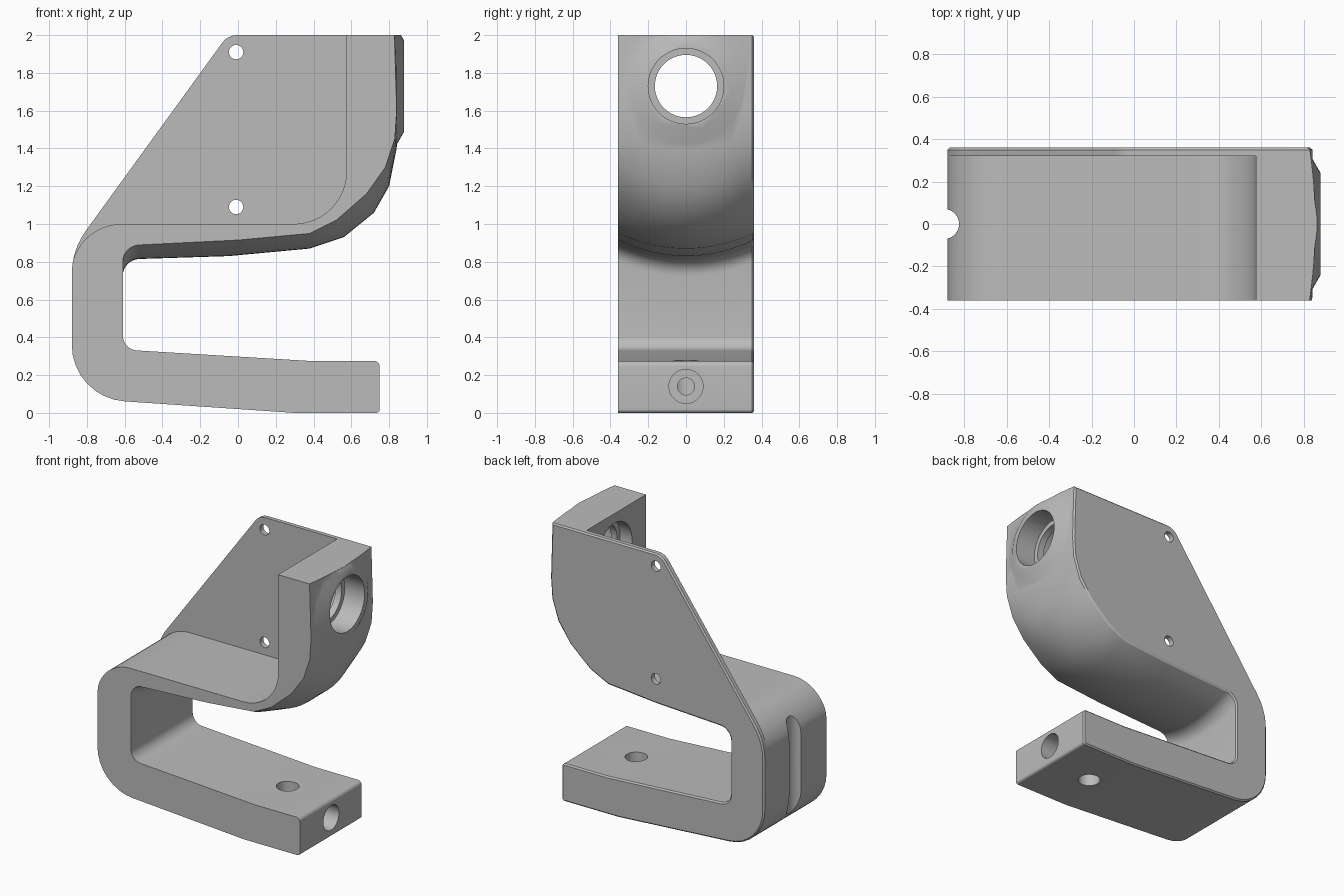
import bpy, bmesh, math
from mathutils import Matrix, Vector

cube = bpy.data.objects.get("Cube")
if cube:
    bpy.data.objects.remove(cube, do_unlink=True)

HALF = 0.36  # half the depth of the bracket

grey = bpy.data.materials.new("plain_grey")
grey.use_nodes = True
grey.diffuse_color = (0.5, 0.5, 0.5, 1)
bsdf = next(n for n in grey.node_tree.nodes if n.type == 'BSDF_PRINCIPLED')
bsdf.inputs["Base Color"].default_value = (0.5, 0.5, 0.5, 1)


def rounded(points, steps=8):
    """Round each (x, z, radius) corner of a closed outline."""
    out = []
    for i, (x, z, r) in enumerate(points):
        p = Vector((x, z))
        if r == 0:
            out.append(p)
            continue
        a = (Vector(points[i - 1][:2]) - p).normalized()
        b = (Vector(points[(i + 1) % len(points)][:2]) - p).normalized()
        half = a.angle(b) / 2
        centre = p + (a + b).normalized() * (r / math.sin(half))
        start = p + a * (r / math.tan(half)) - centre
        end = p + b * (r / math.tan(half)) - centre
        sweep = start.angle_signed(end)
        for k in range(steps + 1):
            out.append(centre + Matrix.Rotation(-sweep * k / steps, 2) @ start)
    return out


def finish(name, bm):
    bmesh.ops.recalc_face_normals(bm, faces=bm.faces)
    mesh = bpy.data.meshes.new(name)
    bm.to_mesh(mesh)
    bm.free()
    mesh.materials.append(grey)
    obj = bpy.data.objects.new(name, mesh)
    bpy.context.collection.objects.link(obj)
    return obj


def loft(name, sections, chamfer=0):
    """Skin a list of (y, outline) sections and cap both ends."""
    bm = bmesh.new()
    rings = [[bm.verts.new((p.x, y, p.y)) for p in pts] for y, pts in sections]
    n = len(rings[0])
    for r, s in zip(rings, rings[1:]):
        for i in range(n):
            j = (i + 1) % n
            bm.faces.new((r[i], r[j], s[j], s[i]))
    bm.faces.new(rings[0])
    back = bm.faces.new(rings[-1])
    bmesh.ops.recalc_face_normals(bm, faces=bm.faces)
    if chamfer:
        bmesh.ops.bevel(bm, geom=list(back.edges), offset=chamfer, segments=1,
                        affect='EDGES', clamp_overlap=False)
    return finish(name, bm)


def cone(name, axis, centre, length, r1, r2=None, top=None):
    """Cylinder or cone along an axis, optionally sliced off at height top."""
    turn = {'X': Matrix.Rotation(math.pi / 2, 4, 'Y'),
            'Y': Matrix.Rotation(math.pi / 2, 4, 'X'),
            'Z': Matrix.Identity(4)}[axis]
    bm = bmesh.new()
    bmesh.ops.create_cone(bm, cap_ends=True, segments=48, radius1=r1,
                          radius2=r1 if r2 is None else r2, depth=length,
                          matrix=Matrix.Translation(centre) @ turn)
    if top:
        bmesh.ops.bisect_plane(bm, geom=bm.verts[:] + bm.edges[:] + bm.faces[:],
                               plane_co=(0, 0, top), plane_no=(0, 0, 1),
                               clear_outer=True)
        bmesh.ops.holes_fill(bm, edges=[e for e in bm.edges if e.is_boundary])
    return finish(name, bm)


def combine(target, tool, operation):
    mod = target.modifiers.new(tool.name, 'BOOLEAN')
    mod.operation, mod.solver, mod.object = operation, 'EXACT', tool
    graph = bpy.context.evaluated_depsgraph_get()
    mesh = bpy.data.meshes.new_from_object(target.evaluated_get(graph))
    target.modifiers.clear()
    target.data = mesh
    bpy.data.objects.remove(tool, do_unlink=True)


# Silhouette: shared lower hook, bulging underside, shared back plate
foot = [(0.75, 0, 0.02), (0.75, 0.275, 0.03), (0.38, 0.275, 0), (-0.61, 0.335, 0.08)]
under_edge = [(-0.61, 0.885, 0.09), (0.0, 0.915, 0), (0.38, 0.95, 0), (0.52, 1.02, 0),
              (0.68, 1.16, 0), (0.78, 1.3, 0), (0.83, 1.45, 0), (0.84, 1.6, 0), (0.828, 2, 0)]
under_mid = [(-0.61, 0.812, 0.09), (-0.05, 0.83, 0), (0.38, 0.87, 0), (0.56, 0.93, 0),
             (0.72, 1.06, 0), (0.8, 1.2, 0), (0.84, 1.4, 0), (0.85, 1.6, 0), (0.855, 2, 0)]
plate = [(-0.054, 2, 0.1), (-0.88, 0.862, 0.4), (-0.88, 0.08, 0.3), (0.3, 0, 0)]
edge = rounded(foot + under_edge + plate)
mid = rounded(foot + under_mid + plate)

sections = []
for k in range(-6, 7):
    bulge = 1 - (k / 6) ** 2
    sections.append((HALF * k / 6, [a.lerp(b, bulge) for a, b in zip(edge, mid)]))
body = loft("bracket_body", sections, chamfer=0.01)

# Raised boss around the large hole
combine(body, cone("boss", 'X', (0.85, 0, 1.73), 0.06, 0.345, 0.24, top=1.9995), 'UNION')

# Open space above the arm, leaving the thin back plate
space = rounded([(-1.2, 0.7, 0), (-0.885, 0.7, 0), (-0.885, 1.0, 0.27),
                 (0.575, 1.0, 0.28), (0.575, 2.2, 0), (-1.2, 2.2, 0)], 12)
cutters = [loft("upper_space", [(-0.6, space), (0.32, space)])]

# Large stepped hole with a lip in the middle
cutters += [cone("bore", 'X', (0.75, 0, 1.73), 0.6, 0.165),
            cone("outer_recess", 'X', (0.86, 0, 1.73), 0.28, 0.2),
            cone("inner_recess", 'X', (0.57, 0, 1.73), 0.2, 0.2)]

# Screw holes in the back plate
for z in (1.09, 1.91):
    cutters.append(cone("plate_hole", 'Y', (-0.01, 0.34, z), 0.2, 0.038))

# Foot holes, and the groove down the spine
cutters += [cone("foot_hole", 'Z', (0.4, 0, 0.15), 0.5, 0.075),
            cone("end_recess", 'X', (0.7, 0, 0.14), 0.2, 0.09),
            cone("end_hole", 'X', (0.55, 0, 0.14), 0.3, 0.045),
            cone("spine_groove", 'Z', (-0.895, 0, 0.55), 1.2, 0.07)]
for cutter in cutters:
    combine(body, cutter, 'DIFFERENCE')

bpy.ops.object.select_all(action='DESELECT')
body.select_set(True)
bpy.context.view_layer.objects.active = body
bpy.ops.object.shade_smooth_by_angle(angle=math.radians(30))
